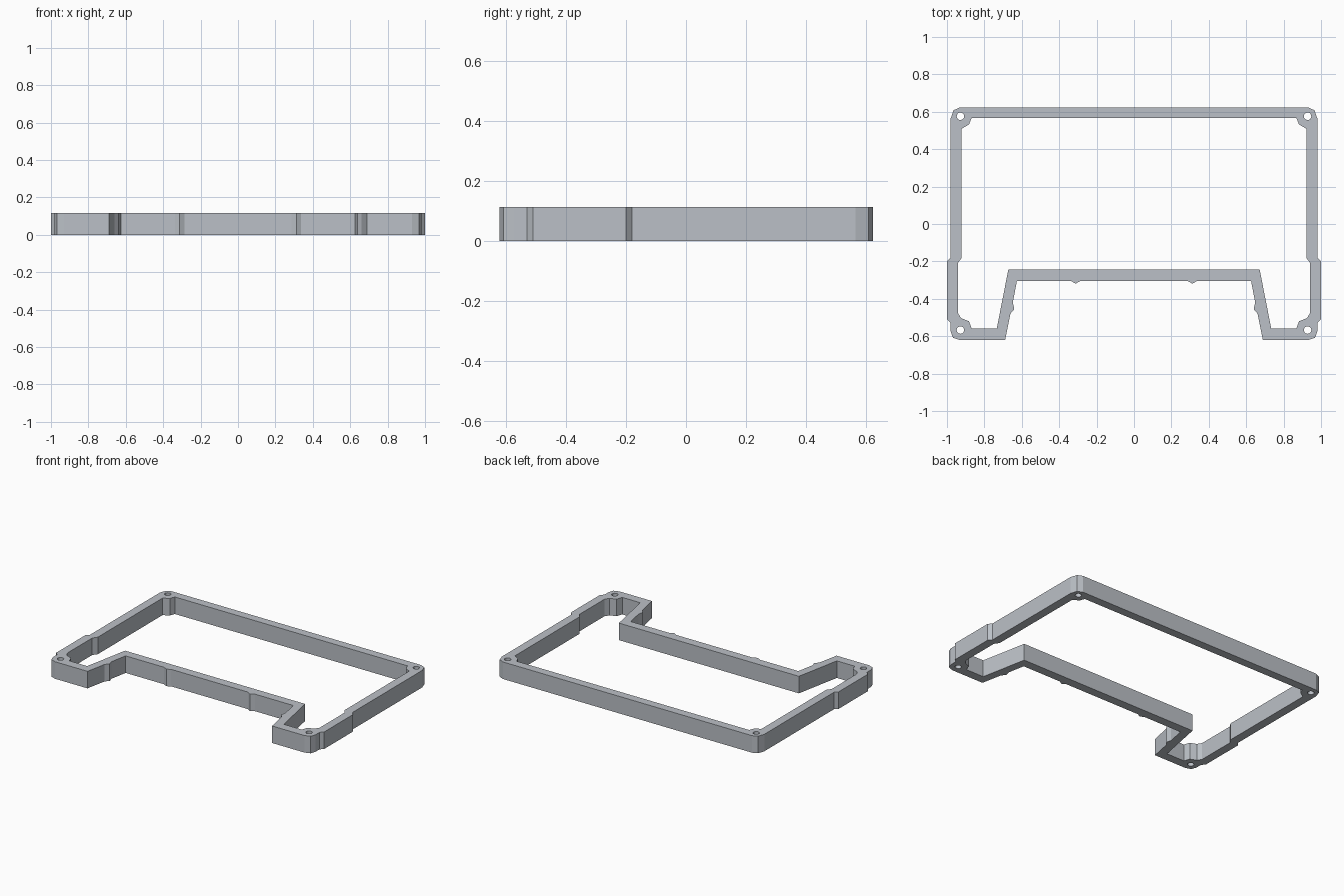
import bpy, bmesh, math

if "Cube" in bpy.data.objects:
    bpy.data.objects.remove(bpy.data.objects["Cube"])

HEIGHT = 0.115

# Right half of the outer outline, from the back middle round to the front notch
outer = [(0.93, 0.624), (0.965, 0.608), (0.98, 0.565), (0.98, -0.18), (1.0, -0.2),
         (1.0, -0.51), (0.98, -0.53), (0.98, -0.575), (0.968, -0.608), (0.93, -0.621),
         (0.689, -0.621), (0.661, -0.48), (0.64, -0.455), (0.648, -0.42), (0.626, -0.304),
         (0.338, -0.304), (0.312, -0.319), (0.286, -0.304)]

# Right half of the inner outline, with the thickened screw corners
inner = [(0.868, 0.567), (0.882, 0.532), (0.921, 0.51), (0.921, -0.18), (0.942, -0.21),
         (0.942, -0.475), (0.925, -0.503), (0.882, -0.52), (0.868, -0.56),
         (0.734, -0.56), (0.672, -0.244)]


def mirrored(half):
    return half + [(-x, y) for x, y in reversed(half)]


def circle(cx, cy, r=0.02, n=20):
    return [(cx + r * math.cos(2 * math.pi * i / n), cy + r * math.sin(2 * math.pi * i / n))
            for i in range(n)]


# The notched inner region is a true offset: the inner outline stays behind the front wall
loops = [mirrored(outer), mirrored(inner)]

# Screw holes in the four corners
for sx in (-1, 1):
    for y in (0.576, -0.567):
        loops.append(circle(sx * 0.928, y))

# Fill the flat profile with its openings, then raise it
bm = bmesh.new()
edges = []
for loop in loops:
    vs = [bm.verts.new((x, y, 0)) for x, y in loop]
    edges += [bm.edges.new((vs[i - 1], vs[i])) for i in range(len(vs))]
bmesh.ops.triangle_fill(bm, edges=edges, use_beauty=True, use_dissolve=False)
ext = bmesh.ops.extrude_face_region(bm, geom=bm.faces[:], use_keep_orig=True)
for v in ext["geom"]:
    if isinstance(v, bmesh.types.BMVert):
        v.co.z = HEIGHT
bmesh.ops.recalc_face_normals(bm, faces=bm.faces[:])

mesh = bpy.data.meshes.new("gasket_frame")
bm.to_mesh(mesh)
bm.free()

mat = bpy.data.materials.new("light grey")
mat.diffuse_color = (0.50, 0.53, 0.57, 1)
mat.use_nodes = True
mat.node_tree.nodes["Principled BSDF"].inputs["Base Color"].default_value = mat.diffuse_color
mesh.materials.append(mat)

frame = bpy.data.objects.new("gasket_frame", mesh)
bpy.context.collection.objects.link(frame)
